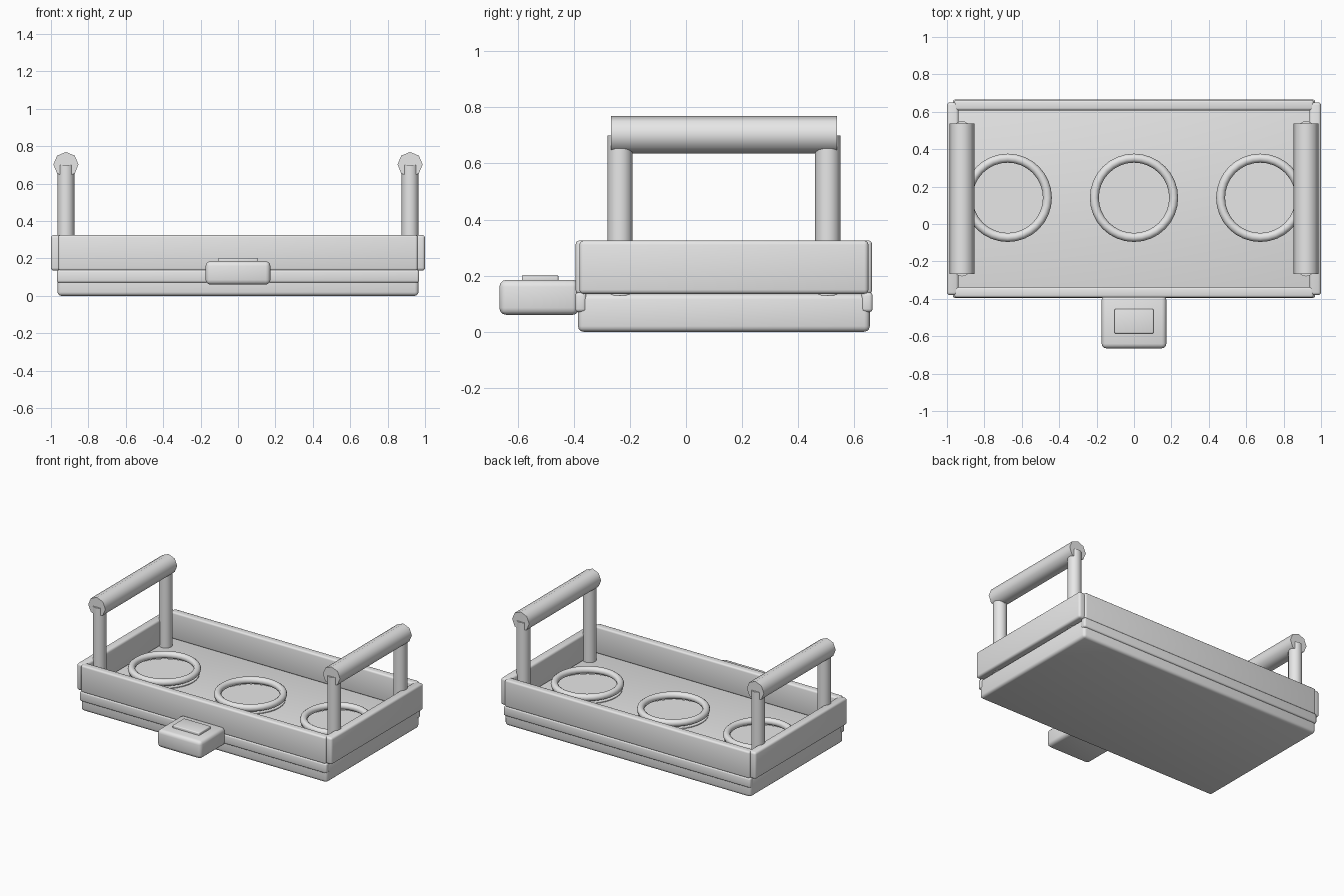
import bpy
import math

cube = bpy.data.objects.get("Cube")
if cube:
    bpy.data.objects.remove(cube, do_unlink=True)

grey = bpy.data.materials.new("plain_grey")
grey.use_nodes = True
grey.diffuse_color = (0.8, 0.8, 0.8, 1)
grey.node_tree.nodes["Principled BSDF"].inputs["Base Color"].default_value = (0.8, 0.8, 0.8, 1)


def finish(name, angle):
    obj = bpy.context.object
    obj.name = name
    obj.data.materials.append(grey)
    bpy.ops.object.shade_smooth_by_angle(angle=math.radians(angle))
    return obj


def box(name, x, y, z, bevel):
    """Rounded box given by its (low, high) extents on each axis."""
    spans = (x, y, z)
    bpy.ops.mesh.primitive_cube_add(size=1, location=[(a + b) / 2 for a, b in spans])
    bpy.context.object.scale = [b - a for a, b in spans]
    bpy.ops.object.transform_apply(location=False, rotation=False, scale=True)
    mod = bpy.context.object.modifiers.new("rounding", "BEVEL")
    mod.width = bevel
    mod.segments = 3
    bpy.ops.object.modifier_apply(modifier=mod.name)
    return finish(name, 40)


def rod(name, location, radius, length, sides, rotation=(0, 0, 0)):
    bpy.ops.mesh.primitive_cylinder_add(vertices=sides, radius=radius, depth=length,
                                        location=location, rotation=rotation)
    return finish(name, 50)


# Tray base and its trim strips
MID = 0.135
box("tray_base", (-0.965, 0.965), (MID - 0.52, MID + 0.52), (0, 0.135), 0.02)
for side, sign in (("front", -1), ("back", 1)):
    y = sorted((MID + sign * 0.53, MID + sign * 0.49))
    box(side + "_trim_strip", (-0.968, 0.968), y, (0.07, 0.14), 0.012)
    y = sorted((MID + sign * 0.528, MID + sign * 0.473))
    box(side + "_wall", (-0.96, 0.96), y, (0.135, 0.325), 0.012)

# Short walls and carrying handles
for side, sign in (("left", 1), ("right", -1)):
    x = sorted((sign * 0.938, sign))
    box(side + "_wall", x, (MID - 0.515, MID + 0.515), (0.135, 0.325), 0.015)
    for end, dy in (("front", -0.37), ("back", 0.37)):
        rod(f"{side}_{end}_handle_post", (sign * 0.92, MID + dy, 0.415), 0.045, 0.57, 16)
    rod(side + "_handle_bar", (sign * 0.92, MID, 0.702), 0.067, 0.805, 8,
        (math.pi / 2, 0, 0))

# Cup holders: raised rings above shallow discs
for place, x in (("right", -0.675), ("middle", 0), ("left", 0.675)):
    rod(place + "_holder_disc", (x, 0.14, 0.132), 0.225, 0.016, 32)
    bpy.ops.mesh.primitive_torus_add(location=(x, 0.14, 0.175), major_radius=0.212,
                                     minor_radius=0.024, major_segments=32, minor_segments=10)
    finish(place + "_holder_ring", 50)

# Front clasp with its button
box("clasp", (-0.173, 0.173), (-0.665, -0.38), (0.06, 0.185), 0.025)
box("clasp_button", (-0.105, 0.105), (-0.585, -0.455), (0.175, 0.203), 0.006)
